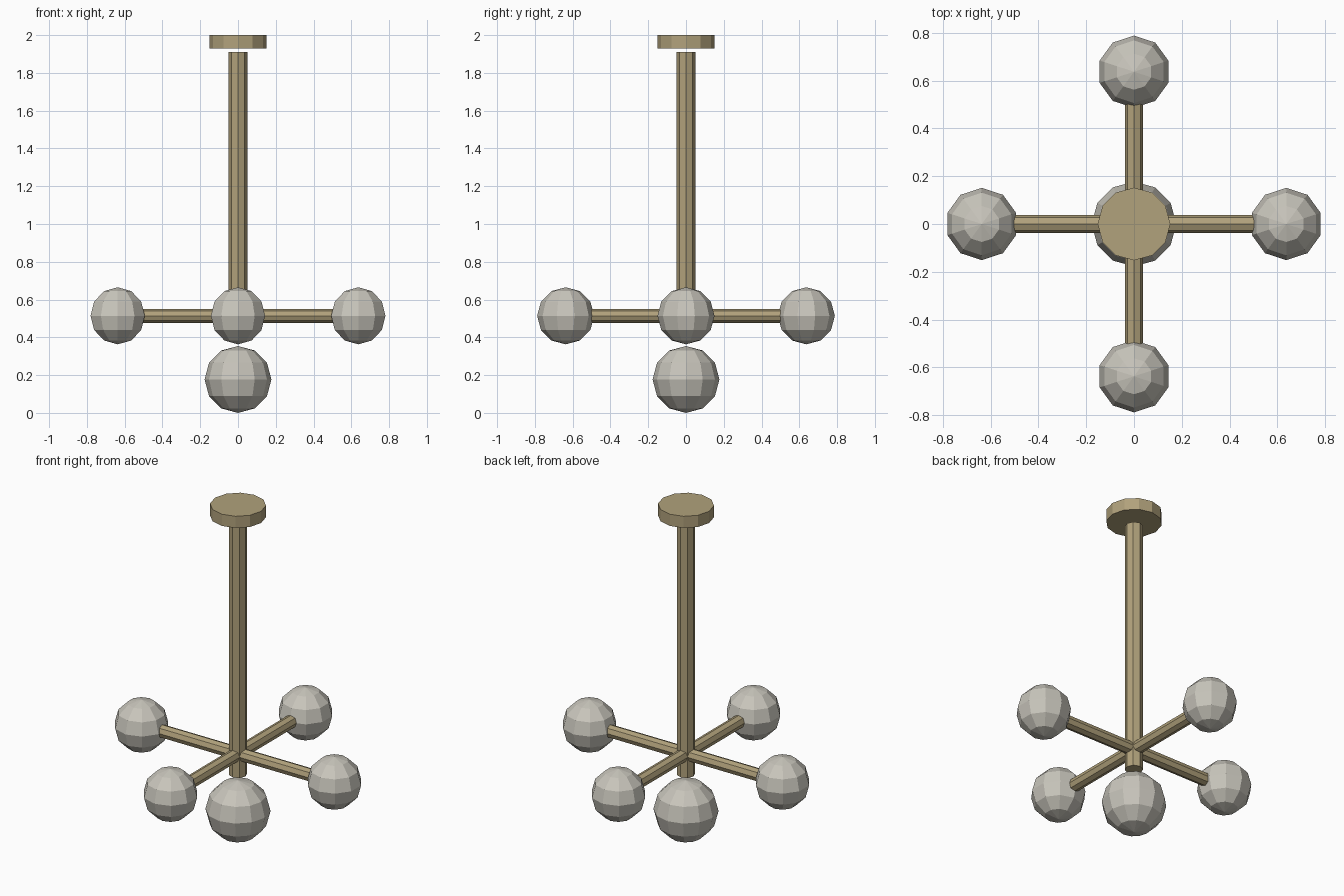
import bpy
import math

if "Cube" in bpy.data.objects:
    bpy.data.objects.remove(bpy.data.objects["Cube"])


def material(name, color):
    mat = bpy.data.materials.new(name)
    mat.diffuse_color = (*color, 1.0)
    mat.use_nodes = True
    mat.node_tree.nodes["Principled BSDF"].inputs["Base Color"].default_value = mat.diffuse_color
    return mat


brass = material("brass", (0.44, 0.36, 0.20))
glass = material("frosted_glass", (0.58, 0.56, 0.50))


def finish(name, mat):
    obj = bpy.context.object
    obj.name = name
    obj.data.materials.append(mat)
    return obj


def rod(name, sides, radius, length, location, rotation=(0, 0, 0)):
    bpy.ops.mesh.primitive_cylinder_add(vertices=sides, radius=radius, depth=length,
                                        location=location, rotation=rotation)
    return finish(name, brass)


def globe(name, segments, rings, radius, location):
    bpy.ops.mesh.primitive_uv_sphere_add(segments=segments, ring_count=rings,
                                         radius=radius, location=location)
    return finish(name, glass)


ARM_Z = 0.514
GLOBE_REACH = 0.637
ARM_LENGTH = 0.505

# Ceiling plate and hanging stem
rod("ceiling_plate", 12, 0.152, 0.07, (0, 0, 1.965))
rod("stem", 8, 0.05, 1.52, (0, 0, 1.15))

# Four arms, each carrying a small globe
for i, side in enumerate(("right", "back", "left", "front")):
    a = i * math.pi / 2
    c, s = math.cos(a), math.sin(a)
    rod(f"{side}_arm", 8, 0.037, ARM_LENGTH,
        (c * ARM_LENGTH / 2, s * ARM_LENGTH / 2, ARM_Z), (0, math.pi / 2, a))
    globe(f"{side}_globe", 10, 6, 0.151, (c * GLOBE_REACH, s * GLOBE_REACH, ARM_Z))

# Larger globe under the stem
globe("bottom_globe", 12, 6, 0.177, (0, 0, 0.177))
